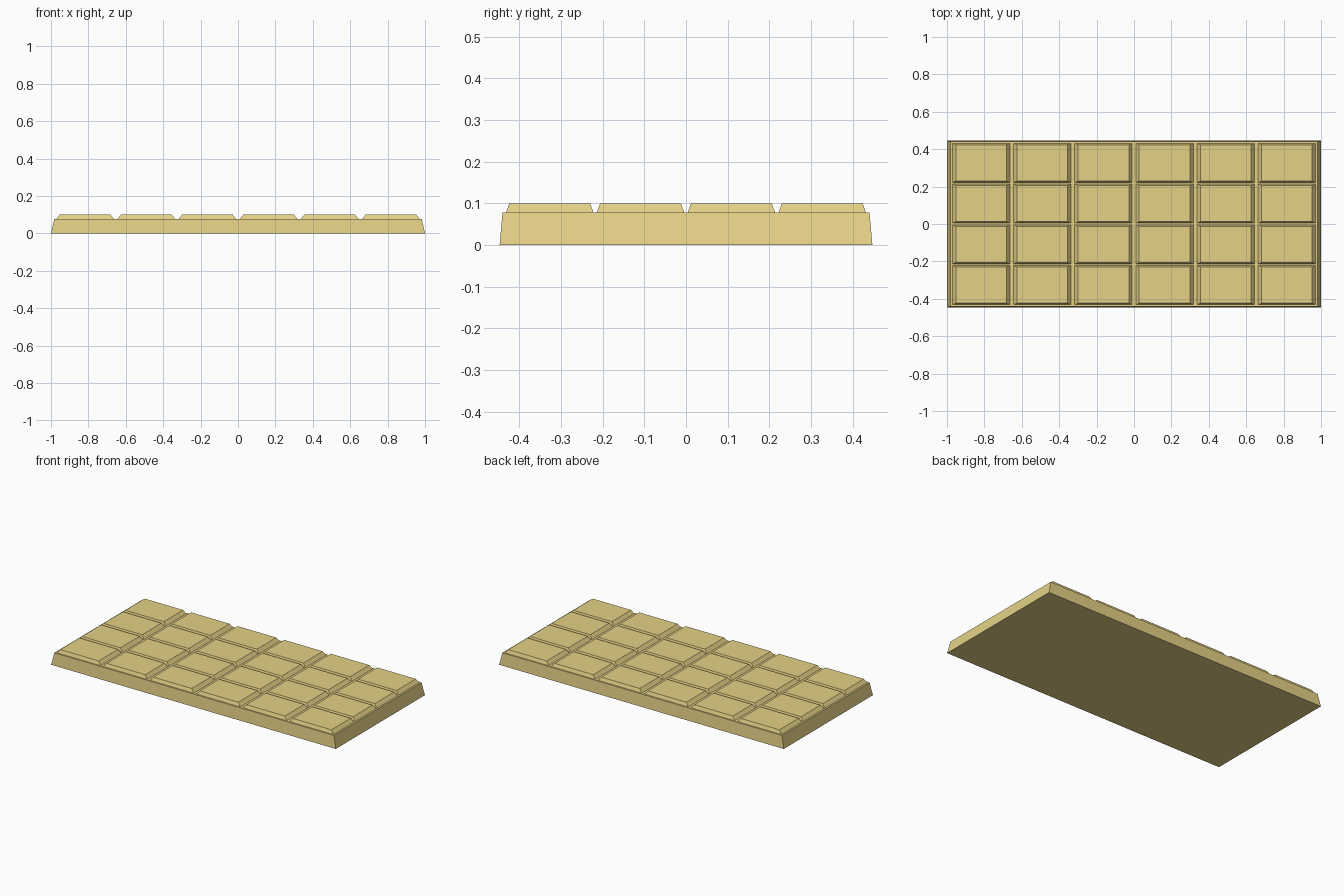
import bpy, bmesh

if "Cube" in bpy.data.objects:
    bpy.data.objects.remove(bpy.data.objects["Cube"])

NX, NY = 6, 4
PX, PY = 0.327, 0.2178      # square spacing
Z_SLAB, Z_TOP = 0.078, 0.10

mat = bpy.data.materials.new("chocolate_gold")
mat.diffuse_color = (0.78, 0.64, 0.24, 1)
mat.use_nodes = True
mat.node_tree.nodes["Principled BSDF"].inputs["Base Color"].default_value = mat.diffuse_color


def frustum(name, base, top, z0, z1):
    """Box with sloping sides; base and top are half sizes in x and y."""
    bm = bmesh.new()
    bmesh.ops.create_cube(bm, size=2)
    for v in bm.verts:
        hx, hy = top if v.co.z > 0 else base
        v.co = (v.co.x * hx, v.co.y * hy, z1 if v.co.z > 0 else z0)
    me = bpy.data.meshes.new(name)
    bm.to_mesh(me)
    bm.free()
    me.materials.append(mat)
    ob = bpy.data.objects.new(name, me)
    bpy.context.collection.objects.link(ob)
    return ob


# Tapered slab under the squares
frustum("bar_slab", (1.0, 0.447), (0.982, 0.44), 0, Z_SLAB)

# One bevelled square, repeated as a grid
squares = frustum("bar_squares", (0.154, 0.105), (0.1355, 0.0968),
                  Z_SLAB - 0.0005, Z_TOP)
squares.location = (-PX * (NX - 1) / 2, -PY * (NY - 1) / 2, 0)
for name, count, step in (("columns", NX, (PX, 0, 0)), ("rows", NY, (0, PY, 0))):
    arr = squares.modifiers.new(name, 'ARRAY')
    arr.count = count
    arr.use_relative_offset = False
    arr.use_constant_offset = True
    arr.constant_offset_displace = step
